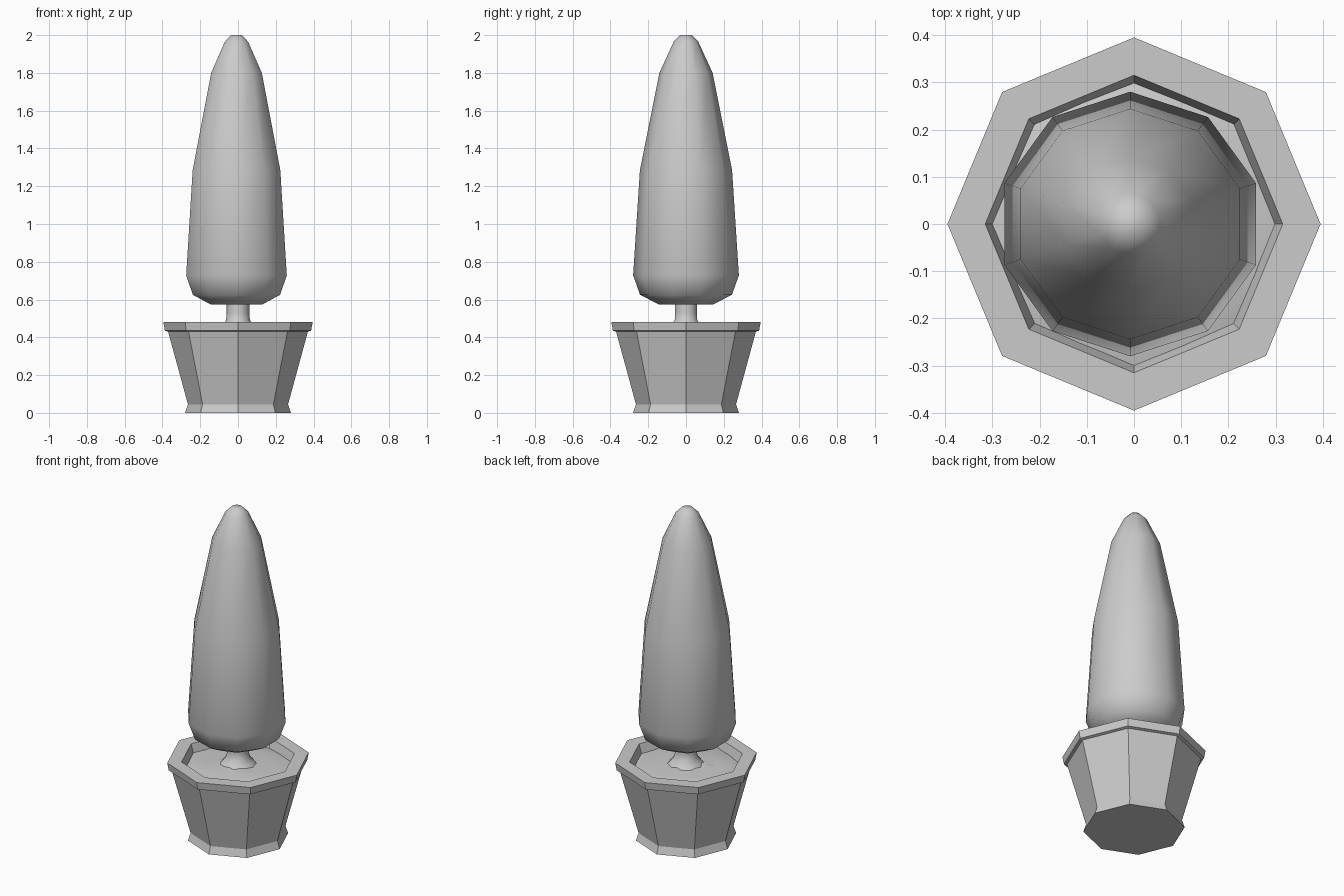
import bpy, bmesh, math, random

if "Cube" in bpy.data.objects:
    bpy.data.objects.remove(bpy.data.objects["Cube"])

random.seed(4)


def lathe(name, profile, sides, start=0.0, centre=(0, 0), cap_ends=True, smooth=None, jitter=0.0):
    """Spin a (radius, z) profile, radius measured to the corners."""
    bm = bmesh.new()
    rings = []
    for r, z in profile:
        ring = []
        for i in range(sides):
            a = start + math.tau * i / sides
            dz = random.uniform(-jitter, jitter)
            ring.append(bm.verts.new((centre[0] + r * math.cos(a),
                                      centre[1] + r * math.sin(a), z + dz)))
        rings.append(ring)
    for lo, hi in zip(rings, rings[1:]):
        for i in range(sides):
            j = (i + 1) % sides
            bm.faces.new((lo[i], lo[j], hi[j], hi[i]))
    if cap_ends:
        bm.faces.new(rings[0][::-1])
        bm.faces.new(rings[-1])
    bmesh.ops.recalc_face_normals(bm, faces=bm.faces)
    mesh = bpy.data.meshes.new(name)
    bm.to_mesh(mesh)
    bm.free()
    obj = bpy.data.objects.new(name, mesh)
    bpy.context.collection.objects.link(obj)
    if smooth is not None:
        bpy.ops.object.select_all(action='DESELECT')
        obj.select_set(True)
        bpy.context.view_layer.objects.active = obj
        bpy.ops.object.shade_smooth_by_angle(angle=math.radians(smooth))
    return obj


# Octagonal pot with flared foot, rim and recessed inside
lathe("pot", [(0.28, 0.0), (0.265, 0.045), (0.37, 0.43), (0.387, 0.435),
              (0.395, 0.48), (0.315, 0.48), (0.297, 0.42)], 8)

# Uneven soil, slightly mounded towards the trunk
lathe("soil", [(0.302, 0.425), (0.24, 0.438), (0.17, 0.445), (0.10, 0.452), (0.03, 0.455)],
      16, cap_ends=True, smooth=40, jitter=0.006)

# Trunk, flared at the roots
lathe("trunk", [(0.115, 0.43), (0.09, 0.46), (0.063, 0.49), (0.06, 0.53), (0.06, 0.62)],
      10, smooth=60)

# Tall clipped foliage
lathe("foliage", [(0.145, 0.575), (0.243, 0.625), (0.28, 0.728), (0.244, 1.285),
                  (0.141, 1.80), (0.065, 1.965), (0.03, 2.0)],
      10, start=math.pi / 2, centre=(-0.008, 0), smooth=70)
